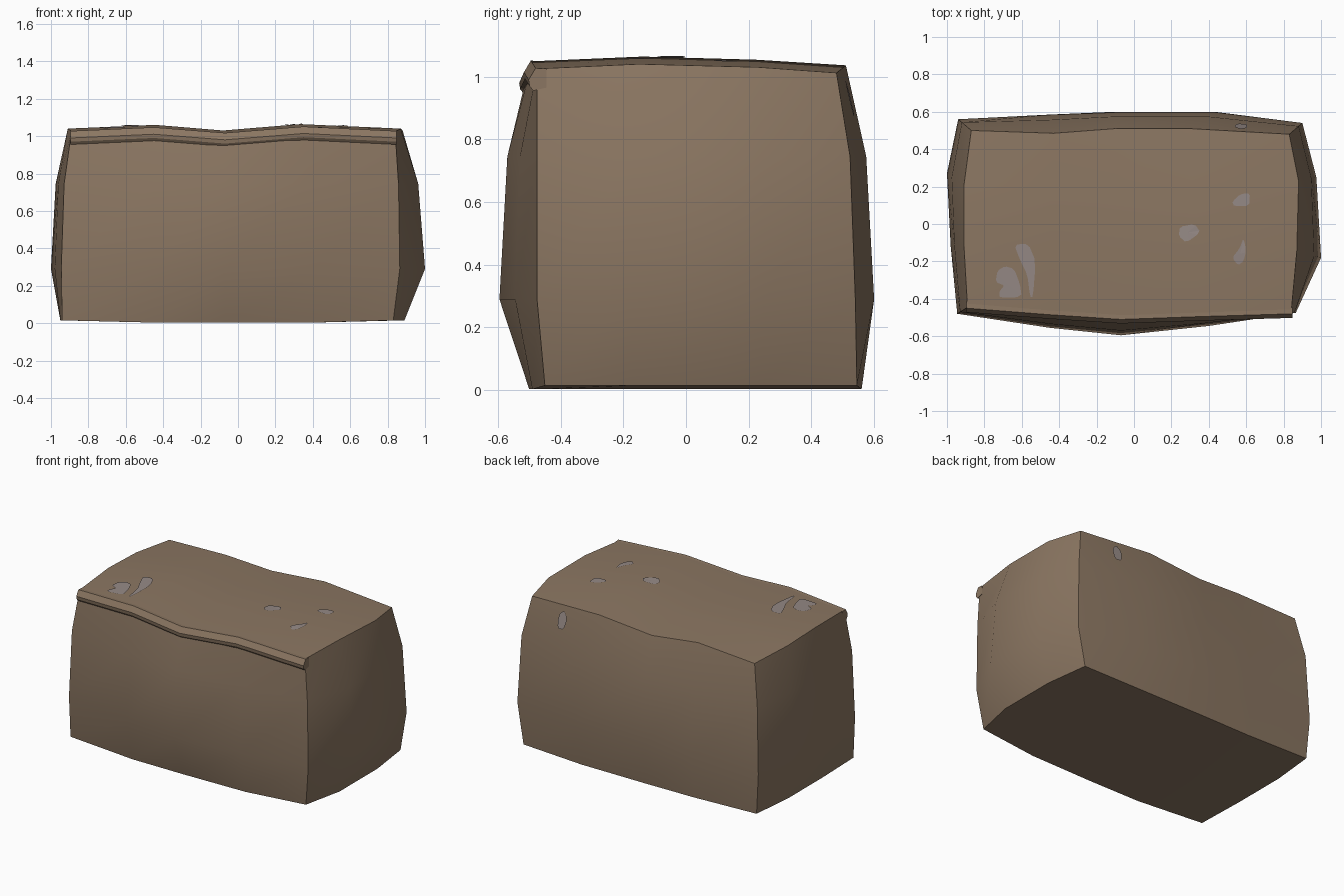
import bpy, bmesh
from mathutils import Vector
from mathutils.bvhtree import BVHTree

if "Cube" in bpy.data.objects:
    bpy.data.objects.remove(bpy.data.objects["Cube"])


def material(name, rgb):
    m = bpy.data.materials.new(name)
    m.diffuse_color = (*rgb, 1)
    m.use_nodes = True
    m.node_tree.nodes["Principled BSDF"].inputs["Base Color"].default_value = m.diffuse_color
    return m


BROWN = material("brown stone", (0.26, 0.183, 0.122))
GREY = material("grey patches", (0.3, 0.25, 0.235))


def finish(bm, name, mat, smooth=True):
    bmesh.ops.recalc_face_normals(bm, faces=bm.faces)
    me = bpy.data.meshes.new(name)
    bm.to_mesh(me)
    bm.free()
    ob = bpy.data.objects.new(name, me)
    bpy.context.collection.objects.link(ob)
    me.materials.append(mat)
    if smooth:
        bpy.ops.object.select_all(action='DESELECT')
        ob.select_set(True)
        bpy.context.view_layer.objects.active = ob
        bpy.ops.object.shade_smooth_by_angle(angle=0.52)
    return ob


# Outlines counter-clockwise from front left: 4 steps front, 3 right, 4 back, 3 left
BOTTOM = [(-.94, -.47), (-.45, -.50), (-.07, -.50), (.40, -.49), (.83, -.45), (.89, -.17), (.89, .24),
          (.85, .545), (.40, .56), (-.10, .56), (-.45, .555), (-.92, .55), (-.95, .25), (-.95, -.12)]
MIDDLE = [(-.945, -.48), (-.45, -.555), (-.07, -.595), (.40, -.545), (.865, -.475), (1.0, -.18), (.975, .25),
          (.90, .54), (.43, .60), (-.10, .60), (-.45, .585), (-.94, .56), (-1.0, .27), (-.98, -.12)]
TOP = [(-.89, -.445), (-.45, -.48), (-.07, -.505), (.35, -.49), (.84, -.475), (.87, -.15), (.88, .23),
       (.83, .48), (.30, .51), (-.10, .51), (-.43, .485), (-.87, .50), (-.91, .20), (-.91, -.10)]
COL_Z = [-.02, 0, -.03, .004, -.02]
ROW_Z = [1.045, 1.06, 1.05, 1.032]
CELLS = ([(i, 0) for i in range(4)] + [(4, j) for j in range(3)]
         + [(4 - i, 3) for i in range(4)] + [(0, 3 - j) for j in range(3)])


def cap_z(i, j, top):
    if top:
        return ROW_Z[j] + COL_Z[i]
    return 0.015 if i in (0, 4) else 0.003


def mix(a, b, t):
    return tuple(p + (q - p) * t for p, q in zip(a, b))


# Stone body: four stacked rings with gridded caps
bm = bmesh.new()
levels = [(BOTTOM, None), (MIDDLE, .29),
          ([mix(m, t, .28) for m, t in zip(MIDDLE, TOP)], .745), (TOP, None)]
rings = []
for outline, z in levels:
    rings.append([bm.verts.new((x, y, cap_z(*c, outline is TOP) if z is None else z))
                  for (x, y), c in zip(outline, CELLS)])
for lo, hi in zip(rings, rings[1:]):
    for k in range(14):
        n = (k + 1) % 14
        bm.faces.new((lo[k], lo[n], hi[n], hi[k]))
for ring, top in ((rings[0], False), (rings[3], True)):
    grid = dict(zip(CELLS, ring))
    for i in (1, 2, 3):
        for j in (1, 2):
            x = grid[i, 0].co.lerp(grid[i, 3].co, j / 3).x
            y = grid[0, j].co.lerp(grid[4, j].co, i / 4).y
            grid[i, j] = bm.verts.new((x, y, cap_z(i, j, top)))
    for i in range(4):
        for j in range(3):
            bm.faces.new((grid[i, j], grid[i + 1, j], grid[i + 1, j + 1], grid[i, j + 1]))
body = finish(bm, "stone_body", BROWN)
tree = BVHTree.FromPolygons([v.co for v in body.data.vertices],
                            [tuple(p.vertices) for p in body.data.polygons])

# Thin lip overhanging along the front top edge
SECTION = [(.03, 0), (-.005, .002), (-.027, -.035), (-.024, -.055), (-.012, -.07), (.03, -.06)]
bm = bmesh.new()
bars = []
for i in range(5):
    x, y = TOP[i]
    x += {0: -.005, 4: .008}.get(i, 0)
    bars.append([bm.verts.new((x, y + dy, cap_z(i, 0, True) + dz)) for dy, dz in SECTION])
for a, b in zip(bars, bars[1:]):
    for k in range(6):
        n = (k + 1) % 6
        bm.faces.new((a[k], a[n], b[n], b[k]))
bm.faces.new(bars[0])
bm.faces.new(bars[-1])
finish(bm, "front_lip", BROWN)

# Grey worn patches laid onto the surface
PATCHES = [
    [(-.69, -.225), (-.64, -.24), (-.61, -.32), (-.60, -.39), (-.72, -.395), (-.72, -.36), (-.69, -.33),
     (-.74, -.31), (-.73, -.25)],
    [(-.64, -.11), (-.565, -.105), (-.525, -.20), (-.54, -.39), (-.555, -.39), (-.57, -.27), (-.61, -.19)],
    [(.245, -.015), (.325, 0), (.355, -.045), (.28, -.10), (.24, -.065)],
    [(.57, .16), (.62, .165), (.615, .095), (.535, .095), (.525, .12)],
    [(.585, -.075), (.60, -.14), (.585, -.20), (.555, -.22), (.525, -.18), (.565, -.13)],
    [(.55, .532), (.60, .53), (.605, .51), (.57, .502), (.535, .515)],
]


def on_surface(x, y):
    loc, nor, _, _ = tree.ray_cast(Vector((x, y, 3)), Vector((0, 0, -1)))
    return loc + nor * .005


bm = bmesh.new()
for pts in PATCHES:
    # Round the corners once, then fan from the middle
    rounded = []
    for p, q in zip(pts, pts[1:] + pts[:1]):
        rounded += [mix(p, q, .2), mix(p, q, .8)]
    cx = sum(p[0] for p in pts) / len(pts)
    cy = sum(p[1] for p in pts) / len(pts)
    mid = bm.verts.new(on_surface(cx, cy))
    rim = [bm.verts.new(on_surface(*p)) for p in rounded]
    for a, b in zip(rim, rim[1:] + rim[:1]):
        bm.faces.new((mid, a, b))
for f in bm.faces:
    f.normal_update()
    if f.normal.z < 0:
        f.normal_flip()
me = bpy.data.meshes.new("worn_patches")
bm.to_mesh(me)
bm.free()
me.materials.append(GREY)
bpy.context.collection.objects.link(bpy.data.objects.new("worn_patches", me))
